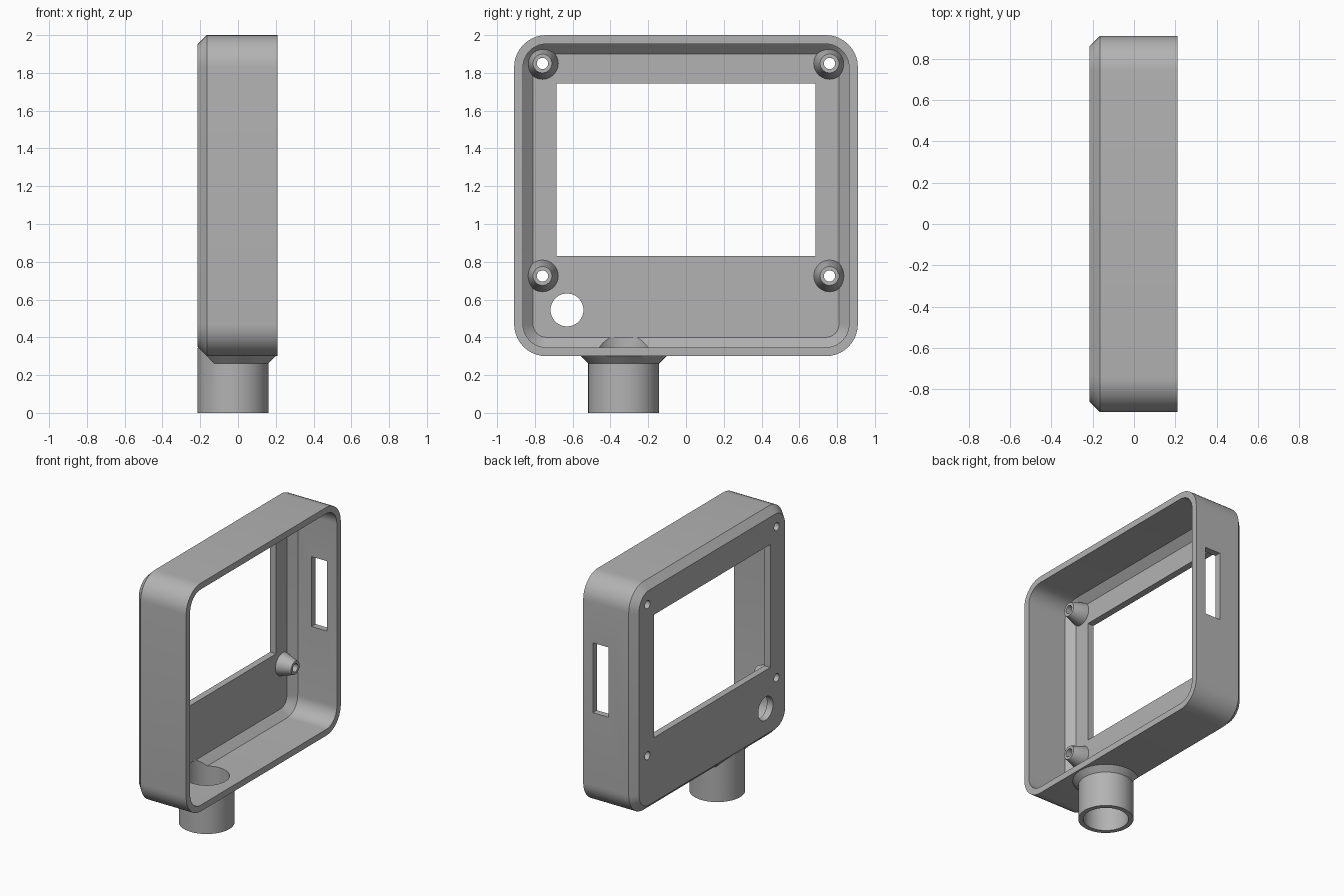
import bpy, bmesh
from math import sin, cos, pi, radians
from mathutils import Matrix, Vector

if "Cube" in bpy.data.objects:
    bpy.data.objects.remove(bpy.data.objects["Cube"])

grey = bpy.data.materials.new("plain_grey")
GREY = (0.45, 0.45, 0.45, 1)
grey.diffuse_color = GREY
grey.use_nodes = True
grey.node_tree.nodes["Principled BSDF"].inputs["Base Color"].default_value = GREY

MID_Z, HALF_Y, HALF_Z, RADIUS = 1.15, 0.91, 0.85, 0.17
BACK, PANEL = -0.215, -0.165          # outer and inner face of the panel
PIPE_X, PIPE_Y, PIPE_R, BORE_R = -0.027, -0.33, 0.188, 0.154
SCREWS = [(y, z) for y in (-0.76, 0.76) for z in (0.725, 1.85)]


def finish(name, bm):
    bmesh.ops.recalc_face_normals(bm, faces=bm.faces)
    mesh = bpy.data.meshes.new(name)
    bm.to_mesh(mesh)
    bm.free()
    mesh.materials.append(grey)
    obj = bpy.data.objects.new(name, mesh)
    bpy.context.collection.objects.link(obj)
    return obj


def rounded_loop(bm, x, inset, steps=10):
    """Rounded rectangle in the YZ plane, shrunk by inset."""
    r = RADIUS - inset
    loop = []
    for k, (sy, sz) in enumerate([(1, 1), (-1, 1), (-1, -1), (1, -1)]):
        for i in range(steps + 1):
            a = (k + i / steps) * pi / 2
            loop.append(bm.verts.new((x, sy * (HALF_Y - RADIUS) + r * cos(a),
                                      MID_Z + sz * (HALF_Z - RADIUS) + r * sin(a))))
    return loop


def bridge(bm, a, b):
    for i in range(len(a)):
        j = (i + 1) % len(a)
        bm.faces.new((a[i], a[j], b[j], b[i]))


def lathe(name, profile, matrix, closed=False, sides=48):
    """Revolve (radius, height) points about local z; ends are capped unless closed."""
    bm = bmesh.new()
    rings = [[bm.verts.new(matrix @ Vector((r * cos(2 * pi * i / sides), r * sin(2 * pi * i / sides), h)))
              for i in range(sides)] for r, h in profile]
    for a, b in zip(rings, rings[1:]):
        bridge(bm, a, b)
    if closed:
        bridge(bm, rings[-1], rings[0])
    else:
        bm.faces.new(rings[0])
        bm.faces.new(rings[-1])
    return finish(name, bm)


def box(name, lo, hi):
    bm = bmesh.new()
    lo, hi = Vector(lo), Vector(hi)
    size = hi - lo
    bmesh.ops.create_cube(bm, size=1, matrix=Matrix.Translation((lo + hi) / 2) @ Matrix.Diagonal((*size, 1)))
    return finish(name, bm)


def combine(obj, others, operation):
    """Apply booleans and drop the helper objects."""
    for other in others:
        mod = obj.modifiers.new("combine", 'BOOLEAN')
        mod.operation, mod.solver, mod.object = operation, 'EXACT', other
    bpy.context.view_layer.update()
    result = bpy.data.meshes.new_from_object(obj.evaluated_get(bpy.context.evaluated_depsgraph_get()))
    obj.modifiers.clear()
    obj.data = result
    for other in others:
        bpy.data.objects.remove(other)


def along_x(y, z):
    return Matrix.Translation((0, y, z)) @ Matrix.Rotation(pi / 2, 4, 'Y')


# Tray-shaped housing, open on +x, with chamfers outside and inside
bm = bmesh.new()
section = [(0.21, 0), (PANEL, 0), (BACK, 0.05), (PANEL, 0.1), (-0.112, 0.047), (0.21, 0.047)]
loops = [rounded_loop(bm, x, d) for x, d in section]
for i in (0, 1, 3, 4, 5):
    bridge(bm, loops[i], loops[(i + 1) % 6])
bm.faces.new(loops[2])
bm.faces.new(loops[3])
housing = finish("housing", bm)

# Neck pipe and its flare, the flare trimmed in line with the outer chamfer
at_pipe = Matrix.Translation((PIPE_X, PIPE_Y, 0))
pipe = lathe("pipe", [(PIPE_R, 0), (PIPE_R, 0.343)], at_pipe)
flare = lathe("flare", [(PIPE_R, 0.262), (0.226, 0.3), (0.226, 0.32)], at_pipe)
bm = bmesh.new()
bm.from_mesh(flare.data)
cut = bmesh.ops.bisect_plane(bm, geom=bm.verts[:] + bm.edges[:] + bm.faces[:], plane_co=(PANEL, 0, 0.3),
                             plane_no=(-1, 0, -1), clear_outer=True)
bmesh.ops.holes_fill(bm, edges=[e for e in bm.edges if e.is_boundary])
bmesh.ops.recalc_face_normals(bm, faces=bm.faces)
bm.to_mesh(flare.data)
bm.free()
combine(housing, [pipe, flare], 'UNION')

# Openings: screen window, side slot, button hole, neck bore, screw holes
cutters = [
    box("window_cutter", (-0.4, -0.685, 0.83), (-0.12, 0.685, 1.745)),
    box("slot_cutter", (0.002, 0.8, 1.01), (0.13, 1, 1.53)),
    lathe("button_cutter", [(0.087, -0.4), (0.087, -0.12)], along_x(-0.63, 0.545)),
    lathe("bore_cutter", [(BORE_R, -0.1), (BORE_R, 0.4)], at_pipe),
]
cutters += [lathe("screw_cutter", [(0.03, -0.4), (0.03, 0)], along_x(y, z), sides=24) for y, z in SCREWS]
combine(housing, cutters, 'DIFFERENCE')

# Conical screw bosses on the inside of the panel
bosses = [lathe("screw_boss", [(0.03, PANEL - 0.005), (0.084, PANEL - 0.005), (0.084, PANEL),
                               (0.05, -0.06), (0.03, -0.06)], along_x(y, z), closed=True, sides=32)
          for y, z in SCREWS]

# Smooth the curved walls, keep edges crisp
bpy.ops.object.select_all(action='DESELECT')
for obj in [housing] + bosses:
    obj.select_set(True)
bpy.context.view_layer.objects.active = housing
bpy.ops.object.shade_smooth_by_angle(angle=radians(25))
